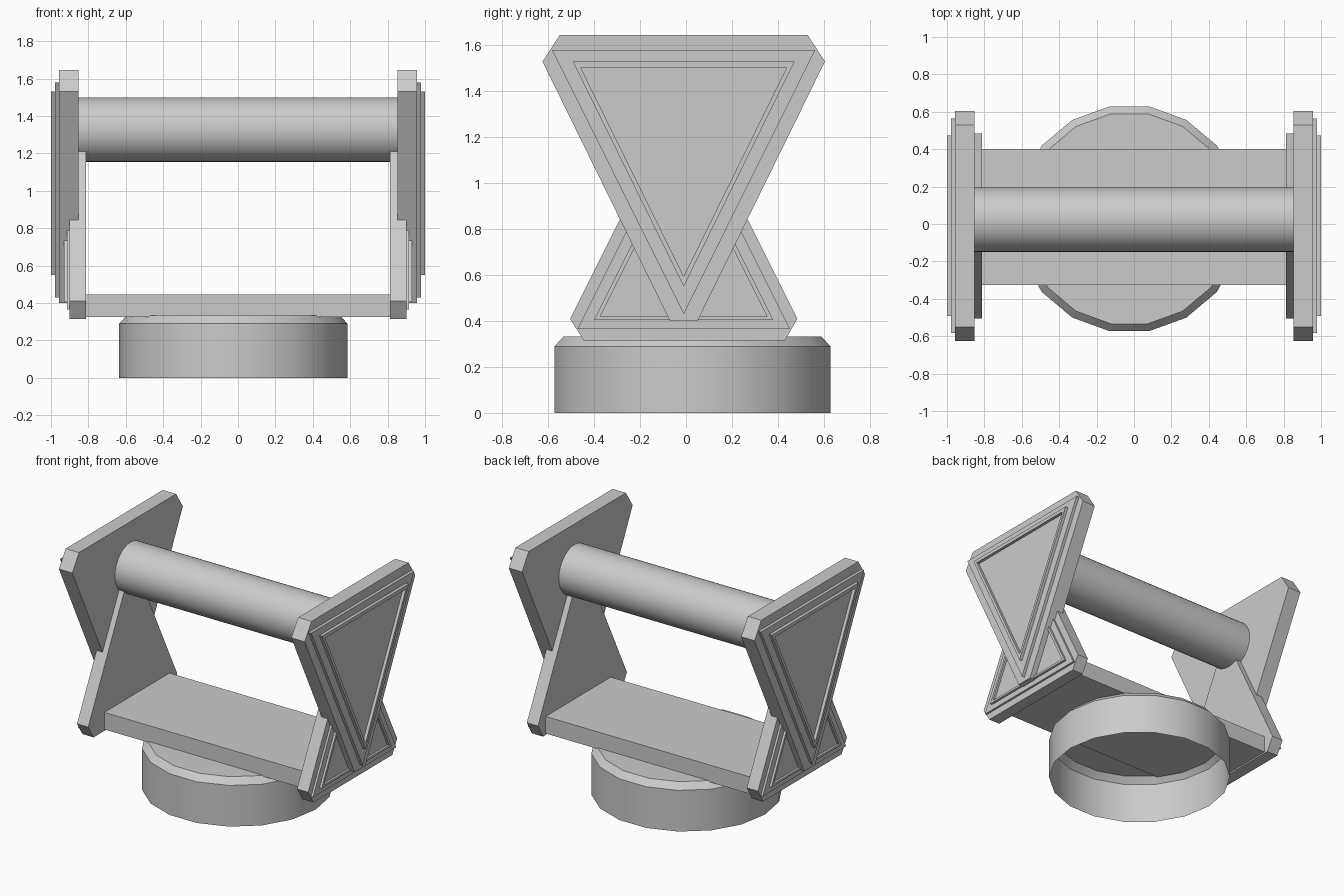
import bpy, bmesh
from math import radians, cos, sin, pi

if "Cube" in bpy.data.objects:
    bpy.data.objects.remove(bpy.data.objects["Cube"])


def loft(name, rings, cap_start=True, mirror=False, smooth=False):
    """Join equally sized point rings with quads and cap the ends."""
    bm = bmesh.new()
    loops = [[bm.verts.new(p) for p in ring] for ring in rings]
    n = len(loops[0])
    for a, b in zip(loops, loops[1:]):
        for i in range(n):
            j = (i + 1) % n
            bm.faces.new((a[i], a[j], b[j], b[i]))
    if cap_start:
        bm.faces.new(loops[0][::-1])
    bm.faces.new(loops[-1])
    bmesh.ops.recalc_face_normals(bm, faces=bm.faces)
    mesh = bpy.data.meshes.new(name)
    bm.to_mesh(mesh)
    bm.free()
    obj = bpy.data.objects.new(name, mesh)
    bpy.context.collection.objects.link(obj)
    if mirror:
        obj.modifiers.new("Mirror", 'MIRROR').use_axis[0] = True
    if smooth:
        bpy.ops.object.select_all(action='DESELECT')
        bpy.context.view_layer.objects.active = obj
        obj.select_set(True)
        bpy.ops.object.shade_smooth_by_angle(angle=radians(30))
    return obj


def at_x(profile, x):
    return [(x, y, z) for y, z in profile]


def plate(name, profile, x0, x1):
    return loft(name, [at_x(profile, x0), at_x(profile, x1)], mirror=True)


def triangle(half, z_base, z_tip):
    return [(YC - half, z_base), (YC + half, z_base), (YC, z_tip)]


def framed_panel(name, outer, inner, x0, x1):
    """Raised triangular rim around a recessed panel."""
    loft(name, [at_x(outer, x0 - 0.01), at_x(outer, x1),
                at_x(inner, x1), at_x(inner, x0 + 0.001)], mirror=True)


def circle(n, r):
    return [(r * cos(2 * pi * i / n), r * sin(2 * pi * i / n)) for i in range(n)]


YC = -0.01  # centre line of the side plates

# Upper side plates: inverted triangles with stepped, framed outer faces
plate("upper_side_plate",
      [(-0.55, 1.645), (0.53, 1.645), (0.605, 1.53),
       (0.05, 0.40), (-0.07, 0.40), (-0.625, 1.53)], 0.853, 0.957)
plate("upper_step", triangle(0.573, 1.58, 0.43), 0.95, 0.978)
framed_panel("upper_panel_frame", triangle(0.483, 1.53, 0.55),
             triangle(0.449, 1.505, 0.595), 0.978, 1.0)

# Lower side plates: upright triangles reaching into the roller
plate("lower_side_plate",
      [(-0.445, 0.315), (0.43, 0.315), (0.485, 0.41),
       (0.04, 1.30), (-0.06, 1.30), (-0.505, 0.41)], 0.813, 0.90)
plate("lower_step", triangle(0.463, 0.365, 1.29), 0.89, 0.915)
framed_panel("lower_panel_frame", triangle(0.39, 0.405, 1.185),
             triangle(0.363, 0.42, 1.146), 0.915, 0.931)

# Horizontal roller bar
bar = circle(32, 0.173)
loft("roller_bar", [[(x, 0.023 + a, 1.327 + b) for a, b in bar]
                    for x in (-0.86, 0.86)], smooth=True)

# Flat bed between the side plates
bed = [(-0.325, 0.325), (0.40, 0.325), (0.40, 0.445), (-0.325, 0.445)]
loft("bed", [at_x(bed, -0.82), at_x(bed, 0.82)])

# Round base: 18-sided shell, open underneath, chamfered top
loft("round_base", [[(a - 0.025, b + 0.028, z) for a, b in circle(18, r)]
                    for r, z in ((0.61, 0), (0.61, 0.29), (0.57, 0.333))],
     cap_start=False, smooth=True)
